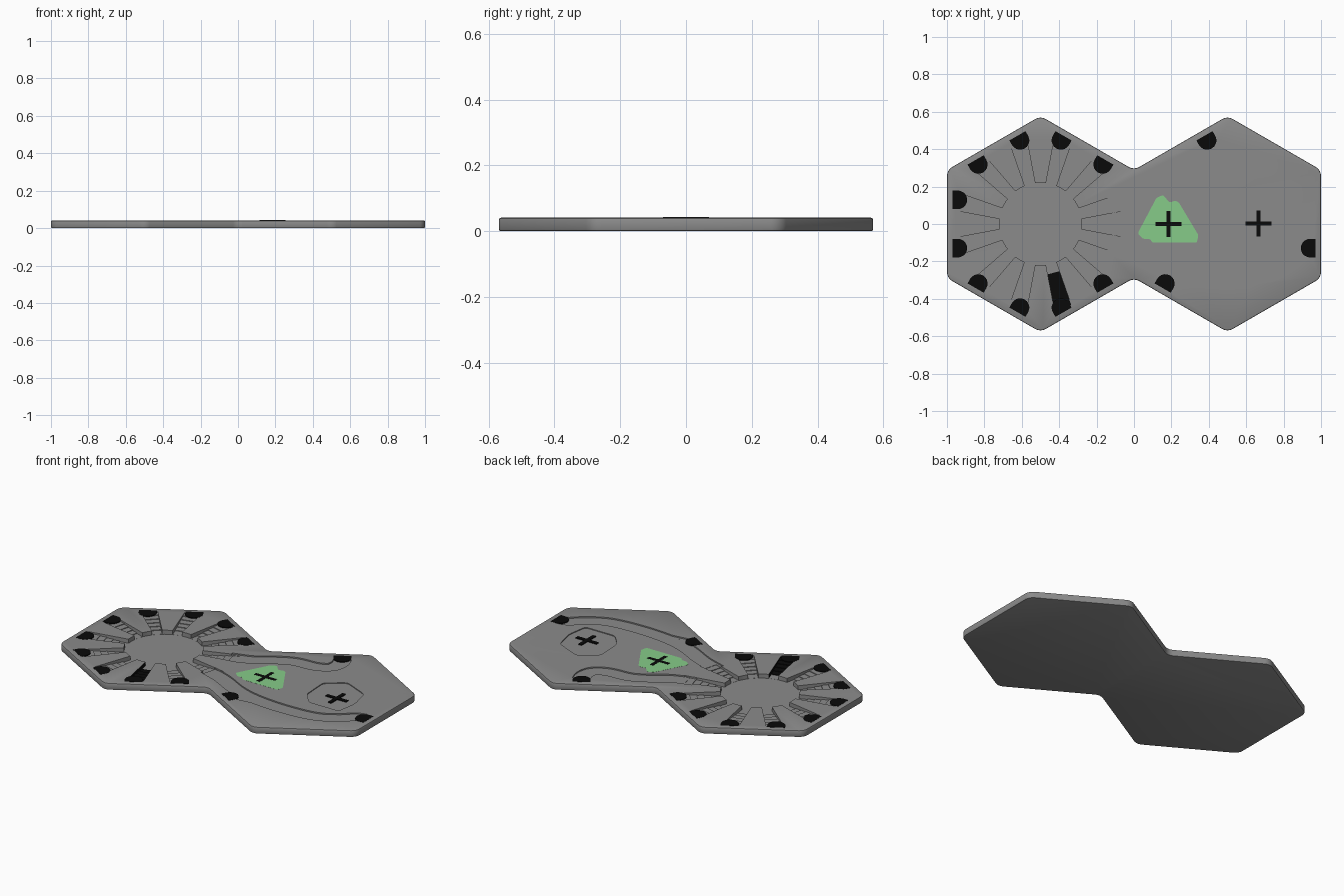
import bpy, bmesh
from math import sin, cos, pi, radians, atan2, hypot, degrees
from mathutils import Vector, Matrix

if "Cube" in bpy.data.objects:
    bpy.data.objects.remove(bpy.data.objects["Cube"])

TOP = 0.041        # upper surface of the board
PIT_FLOOR = 0.016
HUB = Vector((-0.5, 0))


def material(name, rgb):
    m = bpy.data.materials.new(name)
    m.use_nodes = True
    m.diffuse_color = (*rgb, 1)
    m.node_tree.nodes["Principled BSDF"].inputs["Base Color"].default_value = (*rgb, 1)
    return m


GREY = material("board grey", (0.26, 0.26, 0.26))
BLACK = material("marker black", (0.003, 0.003, 0.003))
GREEN = material("patch green", (0.24, 0.6, 0.25))


def make(name, bm, *mats):
    bmesh.ops.recalc_face_normals(bm, faces=bm.faces[:])
    me = bpy.data.meshes.new(name)
    bm.to_mesh(me)
    bm.free()
    ob = bpy.data.objects.new(name, me)
    bpy.context.collection.objects.link(ob)
    for m in mats:
        me.materials.append(m)
    return ob


def prism(name, outline, z0, z1, *mats, round_by=0, chamfer=0):
    """Outline extruded upward, with optional rounded corners and rims."""
    bm = bmesh.new()
    bm.faces.new([bm.verts.new((x, y, z0)) for x, y in outline])
    if round_by:
        bmesh.ops.bevel(bm, geom=bm.verts[:], offset=round_by, segments=4,
                        profile=0.5, affect='VERTICES')
    r = bmesh.ops.extrude_face_region(bm, geom=bm.faces[:])
    for v in r["geom"]:
        if isinstance(v, bmesh.types.BMVert):
            v.co.z = z1
    if chamfer:
        rims = [e for e in bm.edges if abs(e.verts[0].co.z - e.verts[1].co.z) < 1e-6]
        bmesh.ops.bevel(bm, geom=rims, offset=chamfer, segments=2, profile=0.5, affect='EDGES')
    return make(name, bm, *mats)


def smooth_path(pts, n=5):
    """Catmull-Rom curve through the points."""
    p = [Vector(q) for q in pts]
    p = [2 * p[0] - p[1]] + p + [2 * p[-1] - p[-2]]
    out = []
    for a, b, c, d in zip(p, p[1:], p[2:], p[3:]):
        for i in range(n):
            t = i / n
            out.append(0.5 * (2 * b + (c - a) * t + (2 * a - 5 * b + 4 * c - d) * t * t
                              + (3 * b - a - 3 * c + d) * t ** 3))
    return out + [p[-2]]


def track_cutter(pts, floor, half=0.05):
    path = smooth_path(pts)
    left, right = [], []
    for i, p in enumerate(path):
        d = (path[min(i + 1, len(path) - 1)] - path[max(i - 1, 0)]).normalized()
        side = Vector((-d.y, d.x)) * half
        left.append(p + side)
        right.append(p - side)
    return prism("track_cutter", left + right[::-1], floor, 0.08)


def slot_cutter(angle):
    """Stairs rising outward from the pit, widening as they go."""
    edges = [0.19, 0.27, 0.31, 0.35, 0.39, 0.43, 0.46]
    profile = [(edges[0], 0.08)]
    for k, (a, b) in enumerate(zip(edges, edges[1:])):
        z = PIT_FLOOR + 0.0005 + 0.0038 * k
        profile += [(a, z), (b, z)]
    profile.append((edges[-1], 0.08))
    bm = bmesh.new()
    sides = []
    for s in (-1, 1):
        sides.append([bm.verts.new((r, s * (0.012 + 0.075 * r), z)) for r, z in profile])
        bm.faces.new(sides[-1])
    for i in range(len(profile)):
        j = (i + 1) % len(profile)
        bm.faces.new((sides[0][i], sides[0][j], sides[1][j], sides[1][i]))
    bm.transform(Matrix.Translation((*HUB, 0)) @ Matrix.Rotation(angle, 4, 'Z'))
    return make("slot_cutter", bm)


# Board: two joined hexagons
R = 1 / 3 ** 0.5
half_outline = [(0, R / 2), (0.5, R), (1, R / 2), (1, -R / 2), (0.5, -R), (0, -R / 2)]
outline = half_outline + [(-x, y) for x, y in half_outline[-2:0:-1]]
board = prism("board", outline, 0, TOP, GREY, BLACK, round_by=0.03, chamfer=0.006)

# Cutters: round pit, stairs, tracks and shallow recess
cutters = [prism("pit_cutter", [(HUB.x + 0.22 * cos(i * pi / 32), 0.22 * sin(i * pi / 32))
                                for i in range(64)], PIT_FLOOR, 0.08)]
cutters += [slot_cutter(radians(15 + 30 * i)) for i in range(12)]
upper = [(-0.13, 0.105), (0, 0.148), (0.1, 0.215), (0.2, 0.262), (0.33, 0.275),
         (0.405, 0.315), (0.42, 0.38), (0.4, 0.44)]
lower = [(-0.13, -0.105), (0, -0.15), (0.15, -0.225), (0.3, -0.265), (0.5, -0.28),
         (0.7, -0.262), (0.82, -0.2), (0.89, -0.14), (0.94, -0.125)]
branch = [(0.15, -0.31), (0.22, -0.29), (0.34, -0.275)]
cutters += [track_cutter(upper, 0.0335), track_cutter(lower, 0.0335),
            track_cutter(branch, 0.0337, 0.04)]
recess = [(0.5, -0.05), (0.57, -0.13), (0.77, -0.13), (0.79, 0), (0.76, 0.13), (0.6, 0.2), (0.49, 0.12)]
cutters.append(prism("recess_cutter", recess, TOP - 0.005, 0.08, round_by=0.02))

bpy.context.view_layer.objects.active = board
for c in cutters:
    mod = board.modifiers.new("cut", 'BOOLEAN')
    mod.operation = 'DIFFERENCE'
    mod.solver = 'EXACT'
    mod.object = c
    bpy.ops.object.modifier_apply(modifier=mod.name)
    bpy.data.objects.remove(c)

# One flight of stairs is black
for f in board.data.polygons:
    d = f.center.xy - HUB
    inside = 0.268 < hypot(*d) < 0.47 and abs(degrees(atan2(d.y, d.x)) + 75) < 9
    f.material_index = int(inside and 0.01 < f.center.z < TOP - 0.001)

for o in bpy.context.selected_objects:
    o.select_set(False)
board.select_set(True)
bpy.ops.object.shade_smooth_by_angle(angle=radians(35))


# Black end markers, straight side toward the rim
def end_marker(name, centre, edge, side):
    n = Vector((cos(edge), sin(edge)))
    t = Vector((-n.y, n.x))
    w = 0.05
    shape = [(0.47, w), (0.47, -w)]
    shape += [(0.442 - w * sin(a), -w * cos(a)) for a in (i * pi / 10 for i in range(11))]
    prism(name, [Vector(centre) + n * u + t * (v + side * 0.129) for u, v in shape],
          TOP - 0.004, TOP + 0.001, BLACK)


for i in range(1, 6):
    for side in (-1, 1):
        end_marker("stair_end_marker", HUB, i * pi / 3, side)
for edge, side in ((0, -1), (120, -1), (240, -1)):
    end_marker("track_end_marker", (0.5, 0), radians(edge), side)

# Green patch and the two crosses
patch = [(0.02, -0.05), (0.05, -0.08), (0.085, -0.08), (0.1, -0.1), (0.335, -0.1), (0.345, -0.06),
         (0.24, 0.115), (0.22, 0.125), (0.19, 0.115), (0.155, 0.155), (0.12, 0.14)]
prism("green_patch", patch, TOP - 0.001, TOP + 0.0006, GREEN, round_by=0.008)


def cross(name, x, y, z):
    a, b = 0.07, 0.011
    arm = [(b, a), (b, b), (a, b)]
    pts = []
    for i in range(4):
        for px, py in arm[:3]:
            r = Matrix.Rotation(-i * pi / 2, 2) @ Vector((px, py))
            pts.append((x + r.x, y + r.y))
    prism(name, pts, z - 0.005, z + 0.001, BLACK)


cross("patch_cross", 0.185, 0, TOP + 0.0006)
cross("recess_cross", 0.665, 0.003, TOP - 0.0006)
